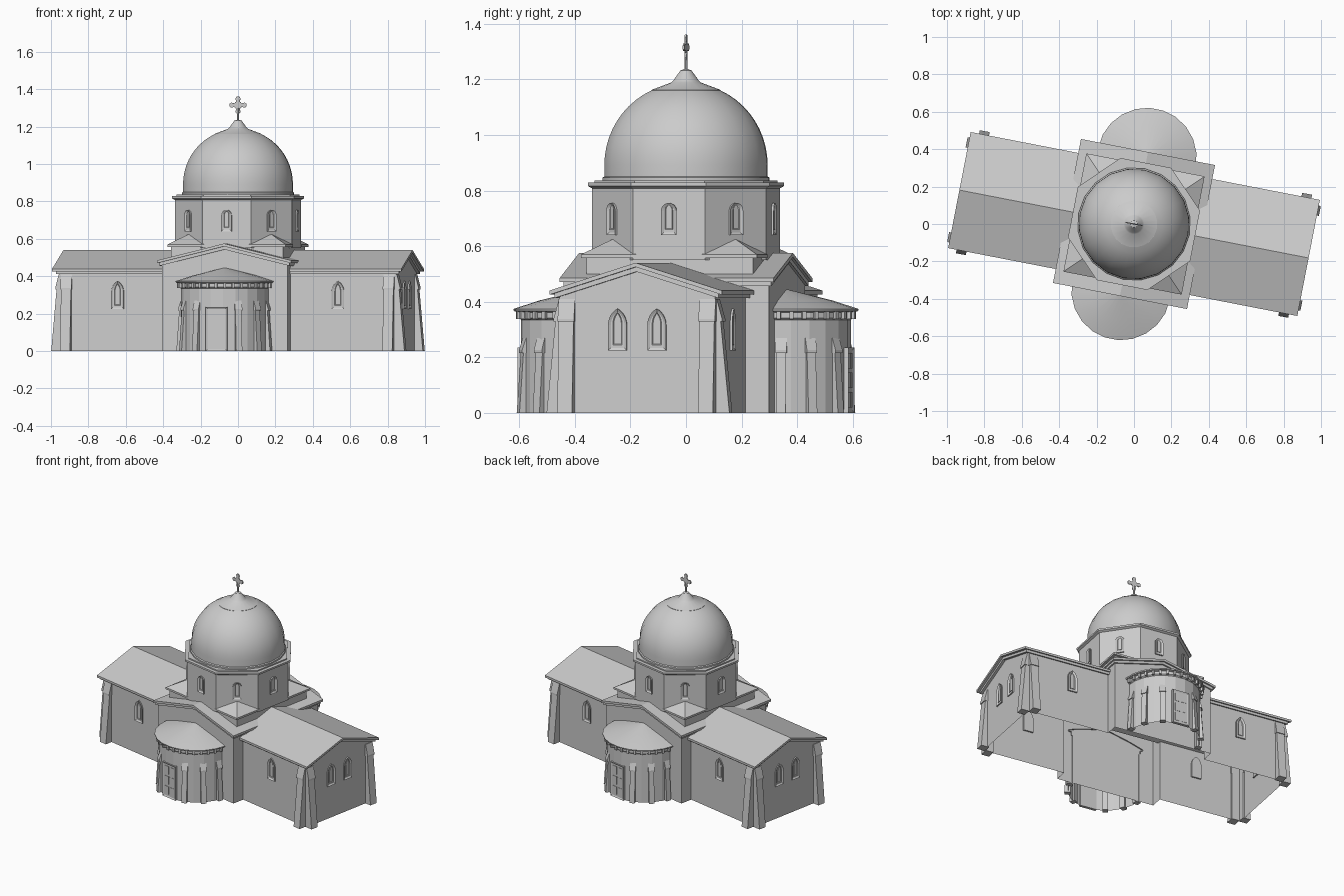
import bpy, bmesh
from math import sin, cos, pi, radians
from mathutils import Matrix, Vector

cube = bpy.data.objects.get("Cube")
if cube:
    bpy.data.objects.remove(cube, do_unlink=True)

TURN = Matrix.Rotation(radians(-11), 4, 'Z')


def place(x, y, z, yaw=0.0):
    return Matrix.Translation((x, y, z)) @ Matrix.Rotation(yaw, 4, 'Z')


def finish(name, bm, mat=Matrix(), smooth=False):
    bmesh.ops.recalc_face_normals(bm, faces=bm.faces)
    me = bpy.data.meshes.new(name)
    bm.to_mesh(me)
    bm.free()
    ob = bpy.data.objects.new(name, me)
    bpy.context.collection.objects.link(ob)
    ob.matrix_world = TURN @ mat
    if smooth:
        bpy.ops.object.select_all(action='DESELECT')
        ob.select_set(True)
        bpy.context.view_layer.objects.active = ob
        bpy.ops.object.shade_smooth_by_angle(angle=radians(25))
    return ob


def prism(name, pts, y0, y1, mat=Matrix(), inset=0.0, sink=0.0):
    """Extrude an x-z outline along y; optionally recess the y0 face."""
    bm = bmesh.new()
    a = [bm.verts.new((x, y0, z)) for x, z in pts]
    b = [bm.verts.new((x, y1, z)) for x, z in pts]
    front = bm.faces.new(a)
    bm.faces.new(b[::-1])
    n = len(pts)
    for i in range(n):
        j = (i + 1) % n
        bm.faces.new((a[j], a[i], b[i], b[j]))
    bmesh.ops.recalc_face_normals(bm, faces=bm.faces)
    if inset:
        bmesh.ops.inset_region(bm, faces=[front], thickness=inset, use_even_offset=True)
        bmesh.ops.translate(bm, verts=front.verts, vec=(0, sink, 0))
    return finish(name, bm, mat)


def box(name, w, z0, z1, y0, y1, mat=Matrix(), **kw):
    pts = [(-w, z0), (w, z0), (w, z1), (-w, z1)]
    return prism(name, pts, y0, y1, mat, **kw)


def lathe(name, profile, sides, mat=Matrix(), start=0.0, half=False, smooth=False):
    """Revolve a radius-height profile; half turns are left open."""
    bm = bmesh.new()
    sweep, count = (pi, sides + 1) if half else (2 * pi, sides)
    rings = []
    for r, z in profile:
        angles = [start + sweep * i / sides for i in range(count)]
        rings.append([bm.verts.new((r * cos(t), r * sin(t), z)) for t in angles])
    for lo, hi in zip(rings, rings[1:]):
        for i in range(sides):
            j = (i + 1) % count
            bm.faces.new((lo[i], lo[j], hi[j], hi[i]))
    if not half:
        bm.faces.new(rings[0][::-1])
        bm.faces.new(rings[-1])
    return finish(name, bm, mat, smooth)


def arch(w, h, pointed):
    """Outline of a window, sill at zero."""
    steps = 6
    if pointed:
        spring = h - 1.73 * w
        right = [(-w + 2 * w * cos(t), spring + 2 * w * sin(t))
                 for t in (pi / 3 * i / steps for i in range(steps + 1))]
    else:
        spring = h - w
        right = [(w * cos(t), spring + w * sin(t))
                 for t in (pi / 2 * i / steps for i in range(steps + 1))]
    left = [(-x, z) for x, z in reversed(right[:-1])]
    return [(-w, 0), (w, 0)] + right + left


def window(name, x, y, z, yaw, w, h, pointed):
    m = place(x, y, z, yaw)
    prism(name + "_frame", arch(w, h, pointed), -0.008, 0.01, m, inset=0.009, sink=0.006)
    prism(name + "_inner_arch", [(x * 0.5, 0.02 + z * 0.78) for x, z in arch(w, h, pointed)],
          -0.005, 0.01, m, inset=0.004, sink=0.004)


def buttress(name, x, y, yaw, w, h, base, top):
    """Tapered pier with a sloping cap; local +x points outward."""
    m = place(x, y, 0, yaw)
    neck = h * 0.8
    prism(name, [(-0.01, 0), (base, 0), (top, neck), (-0.01, neck)], -w, w, m)
    prism(name + "_cap", [(-0.01, neck), (top + 0.006, neck), (top + 0.006, neck + 0.01),
                          (0.004, h), (-0.01, h)], -w - 0.003, w + 0.003, m)


def gabled_block(name, half, length, eave, ridge, over_side, over_end, yaw):
    """Gabled walls with a roof and a stepped moulding; returns the walls."""
    m = place(0, 0, 0, yaw)
    edge = half + over_side
    slope = (ridge - eave) / edge
    top = ridge - 0.022
    walls = prism(name + "_walls", [(-half, 0), (half, 0), (half, top - slope * half),
                                    (0, top), (-half, top - slope * half)], -length, length, m)

    def chevron(part, e, peak, thick, reach):
        z = peak - slope * e
        prism(name + part, [(-e, z), (0, peak), (e, z), (e, z - thick), (0, peak - thick),
                            (-e, z - thick)], -reach, reach, m)
    chevron("_roof", edge, ridge, 0.015, length + over_end)
    chevron("_roof_moulding", half + over_side * 0.5, ridge - 0.012, 0.02,
            length + over_end * 0.5)
    return walls


# Long nave and the taller crossing block, merged into one hollow shell open below
nave = gabled_block("nave", 0.285, 0.917, 0.44, 0.54, 0.031, 0.034, pi / 2)
crossing = gabled_block("crossing", 0.342, 0.37, 0.485, 0.575, 0.023, 0.022, 0)
union = crossing.modifiers.new("join_nave", 'BOOLEAN')
union.operation, union.solver, union.object = 'UNION', 'EXACT', nave
bpy.context.view_layer.update()
merged = crossing.evaluated_get(bpy.context.evaluated_depsgraph_get())
shell = bmesh.new()
shell.from_mesh(merged.data)
crossing_matrix = TURN.inverted() @ crossing.matrix_world
floor = [f for f in shell.faces if all(v.co.z < 0.001 for v in f.verts)]
bmesh.ops.delete(shell, geom=floor, context='FACES')
for ob in (nave, crossing):
    bpy.data.objects.remove(ob, do_unlink=True)
finish("main_walls", shell, crossing_matrix)

# Corner buttresses and pointed windows of the nave
for sx in (-1, 1):
    east = 0 if sx > 0 else pi
    for sy in (-1, 1):
        buttress("nave_end_buttress", sx * 0.917, sy * 0.258, east, 0.027, 0.41, 0.045, 0.016)
        buttress("nave_side_buttress", sx * 0.878, sy * 0.285, sy * pi / 2,
                 0.027, 0.41, 0.05, 0.018)
        window("nave_side_window", sx * 0.6, sy * 0.285, 0.225,
               0 if sy < 0 else pi, 0.034, 0.15, True)
        window("nave_end_window", sx * 0.917, sy * 0.072, 0.225, sx * pi / 2,
               0.034, 0.15, True)

# Round apses at the front and back
for side, yaw in (("front", 0), ("back", pi)):
    centre = Matrix.Rotation(yaw, 4, 'Z') @ Vector((0, -0.362, 0))
    m = place(centre.x, centre.y, 0, yaw)
    lathe(side + "_apse_wall", [(0.238, 0), (0.238, 0.335), (0.246, 0.342), (0.246, 0.362),
                                (0.264, 0.366)], 11, m, pi, half=True)
    lathe(side + "_apse_roof", [(0.264, 0.366), (0.266, 0.374), (0.17, 0.405), (0.002, 0.446)],
          11, m, pi, half=True, smooth=True)
    for i in range(17):
        t = radians(-84 + 10.5 * i)
        box(side + "_apse_dentil", 0.007, 0.338, 0.364, -0.257, -0.236,
            m @ Matrix.Rotation(t, 4, 'Z'))
    for deg in (-82, -56, -28, 28, 56, 82):
        t = radians(deg) + yaw - pi / 2
        buttress(side + "_apse_buttress", centre.x + 0.232 * cos(t),
                 centre.y + 0.232 * sin(t), t, 0.017, 0.27, 0.028, 0.013)
    box(side + "_door_surround", 0.058, 0, 0.235, -0.244, -0.225, m, inset=0.009, sink=0.005)
    for sx in (-1, 1):
        for z in (0.02, 0.09, 0.16):
            box(side + "_door_panel", 0.017, z, z + 0.055, -0.241, -0.235,
                m @ place(sx * 0.022, 0, 0))

# Square base under the drum with four hipped corner roofs
box("drum_base", 0.305, 0.485, 0.565, -0.305, 0.305)
for i in range(4):
    bm = bmesh.new()
    for x, y in ((0.322, 0.322), (0.322, 0.12), (0.12, 0.322)):
        for z in (0.557, 0.57):
            bm.verts.new((x, y, z))
    bm.verts.new((0.225, 0.225, 0.625))
    bmesh.ops.convex_hull(bm, input=bm.verts)
    finish("corner_roof", bm, place(0, 0, 0, i * pi / 2))

# Eight-sided drum with a round-headed window in each face
lathe("drum", [(0.345, 0.55), (0.345, 0.808), (0.36, 0.816), (0.36, 0.828),
               (0.335, 0.828), (0.335, 0.836)], 8, start=pi / 8)
for i in range(8):
    t = i * pi / 4
    window("drum_window", 0.319 * cos(t), 0.319 * sin(t), 0.64, t + pi / 2,
           0.028, 0.115, False)

# Dome, its ring and its finial
lathe("dome_ring", [(0.302, 0.83), (0.302, 0.846), (0.295, 0.852)], 20, smooth=True)
R, MID = 0.296, 0.892
dome = [(R, 0.845)]
for i in range(11):
    t = radians(65) * i / 10
    dome.append((R * cos(t), MID + R * sin(t)))
lathe("dome", dome, 20, smooth=True)
lathe("dome_cap", [(0.125, 1.156), (0.125, 1.162), (0.055, 1.188), (0.046, 1.196),
                   (0.02, 1.232), (0.006, 1.237)], 20, smooth=True)

# Cross with flared arms
lathe("cross_post", [(0.006, 1.225), (0.006, 1.3)], 8)
arm = [(-0.009, 0.02), (-0.014, 0.036), (-0.007, 0.046),
       (0.007, 0.046), (0.014, 0.036), (0.009, 0.02), (0.015, 0.015)]
outline = [(x * cos(t) + z * sin(t), z * cos(t) - x * sin(t))
           for t in (i * pi / 2 for i in range(4)) for x, z in arm]
prism("cross", outline, -0.003, 0.003, place(0, 0, 1.315))
